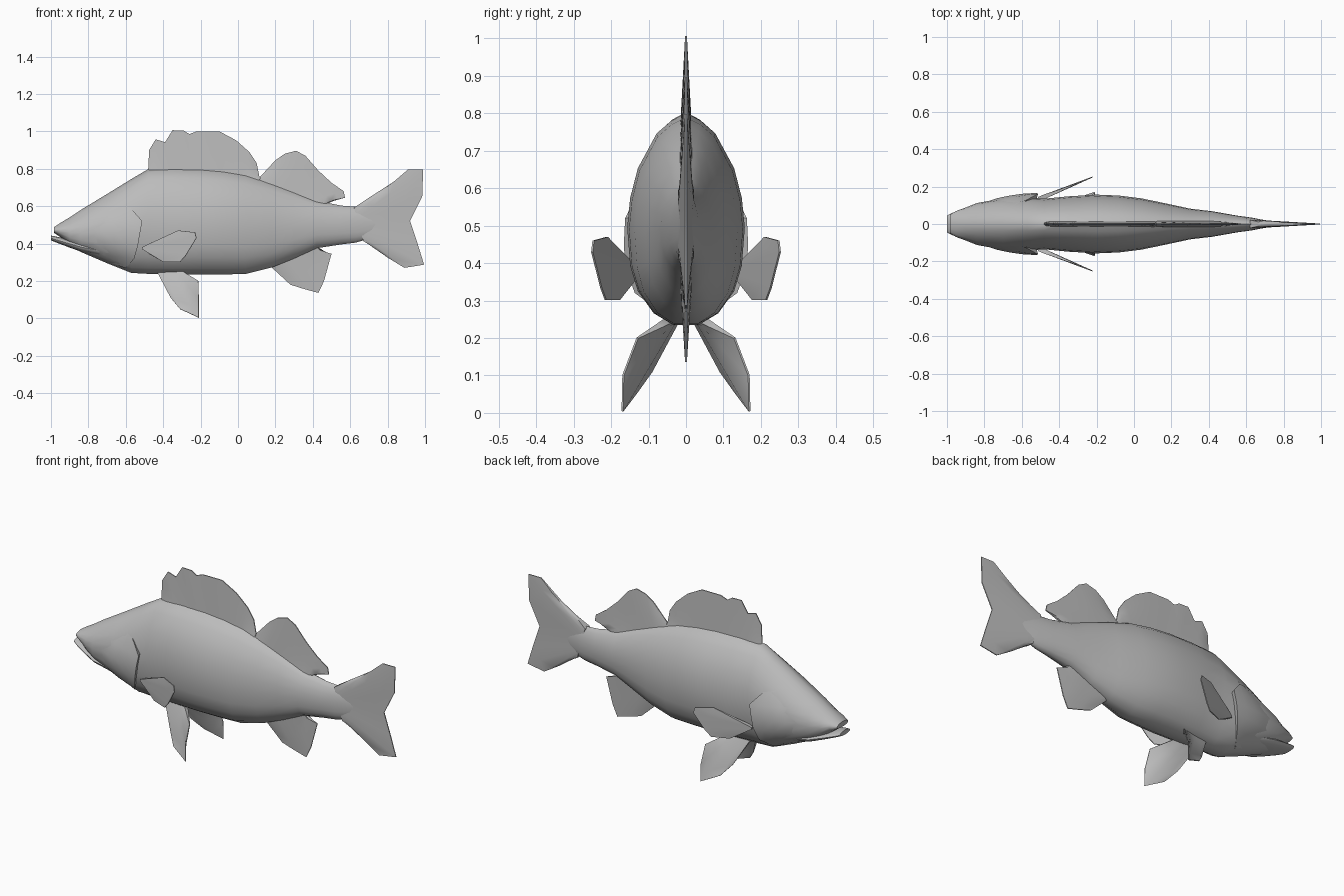
import bpy, math
from mathutils import Vector

if "Cube" in bpy.data.objects:
    bpy.data.objects.remove(bpy.data.objects["Cube"])

grey = bpy.data.materials.new("fish_grey")
grey.diffuse_color = (0.5, 0.5, 0.5, 1)
grey.use_nodes = True
grey.node_tree.nodes["Principled BSDF"].inputs["Base Color"].default_value = grey.diffuse_color


def make(name, verts, faces, angle=50):
    me = bpy.data.meshes.new(name)
    me.from_pydata([tuple(v) for v in verts], [], faces)
    me.materials.append(grey)
    ob = bpy.data.objects.new(name, me)
    bpy.context.collection.objects.link(ob)
    bpy.ops.object.select_all(action='DESELECT')
    ob.select_set(True)
    bpy.context.view_layer.objects.active = ob
    bpy.ops.object.mode_set(mode='EDIT')
    bpy.ops.mesh.select_all(action='SELECT')
    bpy.ops.mesh.normals_make_consistent(inside=False)
    bpy.ops.object.mode_set(mode='OBJECT')
    bpy.ops.object.shade_smooth_by_angle(angle=math.radians(angle))
    return ob


# half cross-section: (width fraction, height fraction), top to bottom
SECTION = [(0, 1), (.25, .965), (.5, .905), (.82, .74), (.95, .6), (1, .46),
           (.95, .28), (.82, .16), (.55, .055), (.22, 0)]
RING = SECTION + [(-w, h) for w, h in reversed(SECTION[1:])]


def loft(name, stations):
    n = len(RING)
    verts = [(x, w * hw, lo + h * (hi - lo))
             for x, lo, hi, hw in stations for w, h in RING]
    faces = [(i * n + j, i * n + (j + 1) % n, (i + 1) * n + (j + 1) % n, (i + 1) * n + j)
             for i in range(len(stations) - 1) for j in range(n)]
    faces += [tuple(range(n)), tuple(range(len(verts) - n, len(verts)))]
    return make(name, verts, faces)


# body stations: x, bottom, top, half width
BODY = [(-.985, .458, .487, .05), (-.95, .435, .51, .07), (-.9, .39, .54, .088),
        (-.84, .355, .58, .112), (-.7, .295, .665, .138), (-.57, .243, .745, .142),
        (-.48, .238, .798, .135), (-.35, .236, .803, .148), (-.2, .235, .80, .157),
        (-.08, .235, .79, .152), (.04, .237, .77, .137), (.18, .272, .725, .108),
        (.3, .32, .68, .082), (.42, .375, .63, .068), (.55, .395, .603, .045),
        (.63, .405, .597, .034), (.68, .42, .585, .024), (.76, .45, .57, .012)]
loft("body", BODY)
loft("lower_jaw", [(-1, .417, .443, .045), (-.97, .405, .437, .06),
                   (-.91, .382, .425, .08), (-.84, .357, .41, .1), (-.74, .33, .40, .1)])


def body_width(x, z):
    """Half width of the body at a given x and z."""
    for a, b in zip(BODY, BODY[1:]):
        if a[0] <= x <= b[0]:
            t = (x - a[0]) / (b[0] - a[0])
            lo, hi, hw = (a[k] + t * (b[k] - a[k]) for k in (1, 2, 3))
            h = min(max((z - lo) / (hi - lo), 0), 1)
            for (w1, h1), (w2, h2) in zip(SECTION, SECTION[1:]):
                if h2 <= h <= h1:
                    return hw * (w1 + (w2 - w1) * (h1 - h) / (h1 - h2))
    return 0


# gill covers: flared plates on the rear of the head
def gill_cover(name, side):
    front = [(-.64, .61), (-.74, .54), (-.8, .47), (-.78, .40), (-.74, .34), (-.68, .295)]
    rear = [(-.575, .592), (-.512, .52), (-.525, .45), (-.535, .39), (-.555, .32), (-.60, .268)]
    flare = [.006, .028, .03, .03, .024, .012]
    verts, faces, cols = [], [], 5
    for (fx, fz), (rx, rz), fl in zip(front, rear, flare):
        for c in range(cols):
            t = c / (cols - 1)
            x, z = fx + t * (rx - fx), fz + t * (rz - fz)
            verts.append((x, side * (body_width(x, z) + fl * t - .002 * (1 - t)), z))
        verts.append((rx - .015, side * (body_width(rx, rz) - .015), rz))
    n = cols + 1
    for r in range(len(front) - 1):
        for c in range(cols):
            a = r * n + c
            faces.append((a, a + 1, a + n + 1, a + n))
    ob = make(name, verts, faces, 40)
    # the open plate must face outward
    if sum(p.normal.y * side for p in ob.data.polygons) < 0:
        ob.data.flip_normals()


# fins: ribs run from a thick root to a thin outer edge
def fin(name, root, edge, thick, normal=(0, 1, 0), rows=4):
    nrm = Vector(normal).normalized()
    verts, faces, n = [], [], len(root)
    for s in (1, -1):
        for r in range(rows + 1):
            t = r / rows
            for a, b in zip(root, edge):
                p = Vector(a).lerp(Vector(b), t)
                verts.append(p + nrm * s * (thick * (1 - t) + .0025 * t))
    half = (rows + 1) * n
    for r in range(rows):
        for c in range(n - 1):
            a = r * n + c
            q = (a, a + 1, a + n + 1, a + n)
            faces += [q, tuple(i + half for i in reversed(q))]
    # rim closing both sides
    loop = (list(range(n)) + [r * n + n - 1 for r in range(1, rows + 1)]
            + [rows * n + c for c in range(n - 2, -1, -1)]
            + [r * n for r in range(rows - 1, 0, -1)])
    for a, b in zip(loop, loop[1:] + loop[:1]):
        faces.append((a, b, b + half, a + half))
    return make(name, verts, faces, 45)


def flat_fin(name, root_a, root_b, edge, thick):
    """Upright fin on the centre line with its root spread between two points."""
    n = len(edge)
    root = [Vector((root_a[0], 0, root_a[1])).lerp(Vector((root_b[0], 0, root_b[1])), i / (n - 1))
            for i in range(n)]
    fin(name, root, [(x, 0, z) for x, z in edge], thick)


flat_fin("front_dorsal_fin", (-.475, .765), (.115, .735),
         [(-.48, .80), (-.475, .90), (-.44, .957), (-.39, .942), (-.35, 1.006), (-.29, 1.004),
          (-.26, .985), (-.22, 1), (-.1, 1), (-.01, .952), (.06, .89), (.10, .83), (.115, .755)], .016)
flat_fin("rear_dorsal_fin", (.115, .73), (.46, .60),
         [(.118, .757), (.2, .845), (.25, .88), (.31, .896), (.36, .87), (.43, .79),
          (.5, .725), (.565, .68), (.572, .645), (.47, .617)], .016)
flat_fin("anal_fin", (.17, .30), (.42, .40),
         [(.175, .277), (.28, .18), (.35, .158), (.43, .136), (.46, .20), (.50, .345), (.42, .37)], .016)
flat_fin("tail_fin", (.62, .592), (.67, .413),
         [(.70, .645), (.84, .735), (.91, .797), (.99, .797), (.985, .65), (.92, .52),
          (.96, .40), (.995, .287), (.89, .27), (.80, .325), (.70, .395)], .022)

# paired parts
for side, label in ((-1, "right"), (1, "left")):
    gill_cover(label + "_gill_cover", side)
    # pectoral fin lies in a plane sweeping out and back
    def pec(x, z):
        return (x, side * (.137 + (x + .5) * .41), z)
    fin(label + "_pectoral_fin",
        [pec(*p) for p in [(-.47, .40), (-.49, .39), (-.50, .385), (-.51, .38), (-.51, .375),
                           (-.51, .37), (-.50, .365), (-.49, .36)]],
        [pec(*p) for p in [(-.40, .43), (-.32, .47), (-.23, .46), (-.222, .43), (-.28, .335),
                           (-.31, .302), (-.40, .302), (-.47, .342)]],
        .012, (.38, -side, 0))
    # pelvic fin hangs down and outward
    fin(label + "_pelvic_fin",
        [(-.43, side * .03, .245), (-.40, side * .034, .245), (-.36, side * .038, .245),
         (-.32, side * .044, .245), (-.29, side * .05, .245)],
        [(-.36, side * .092, .11), (-.31, side * .135, .05), (-.21, side * .17, .004),
         (-.21, side * .168, .10), (-.212, side * .13, .20)],
        .012, (.3, -side * .85, -.45))
